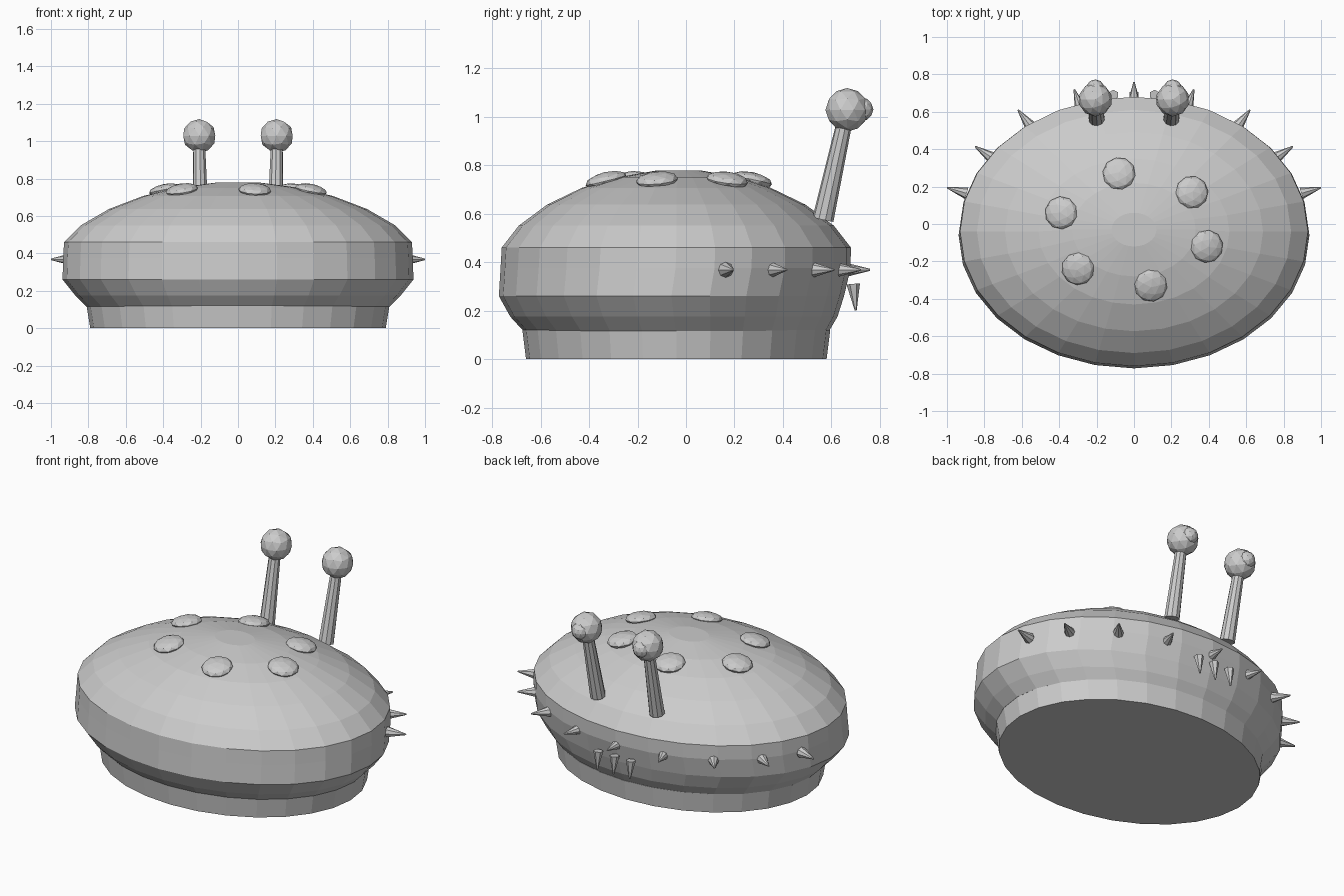
import bpy, bmesh, math
from mathutils import Vector, Matrix

default = bpy.data.objects.get("Cube")
if default:
    bpy.data.objects.remove(default, do_unlink=True)

grey = bpy.data.materials.new("plain_grey")
grey.use_nodes = True
COLOUR = (0.6, 0.6, 0.6, 1)
grey.diffuse_color = COLOUR
grey.node_tree.nodes["Principled BSDF"].inputs["Base Color"].default_value = COLOUR


def finish(name, bm):
    bmesh.ops.recalc_face_normals(bm, faces=bm.faces)
    mesh = bpy.data.meshes.new(name)
    bm.to_mesh(mesh)
    bm.free()
    mesh.materials.append(grey)
    obj = bpy.data.objects.new(name, mesh)
    bpy.context.collection.objects.link(obj)
    return obj


def loft(name, rings, segments=28):
    """Stack of ellipses, each given as (x radius, y radius, y centre, z)."""
    bm = bmesh.new()
    loops = []
    for rx, ry, cy, z in rings:
        angles = [math.tau * i / segments for i in range(segments)]
        loops.append([bm.verts.new((rx * math.cos(a), cy + ry * math.sin(a), z)) for a in angles])
    for low, high in zip(loops, loops[1:]):
        for i in range(segments):
            j = (i + 1) % segments
            bm.faces.new((low[i], low[j], high[j], high[i]))
    bm.faces.new(loops[0][::-1])
    bm.faces.new(loops[-1])
    return finish(name, bm)


def cone(name, start, end, r1, r2, sides=8):
    start, end = Vector(start), Vector(end)
    axis = end - start
    place = Matrix.Translation((start + end) / 2) @ axis.to_track_quat('Z', 'Y').to_matrix().to_4x4()
    bm = bmesh.new()
    bmesh.ops.create_cone(bm, cap_ends=True, segments=sides, radius1=r1, radius2=r2,
                          depth=axis.length, matrix=place)
    return finish(name, bm)


def ball(name, centre, radius, squash=1, normal=(0, 0, 1)):
    turn = Vector(normal).to_track_quat('Z', 'Y').to_matrix().to_4x4()
    bm = bmesh.new()
    bmesh.ops.create_icosphere(bm, subdivisions=2, radius=radius,
                               matrix=Matrix.Translation(centre) @ turn @ Matrix.Diagonal((1, 1, squash, 1)))
    return finish(name, bm)


# Foot and domed body
loft("foot", [(0.79, 0.62, -0.04, 0), (0.81, 0.635, -0.04, 0.12)])
loft("body", [(0.81, 0.63, -0.04, 0.115), (0.87, 0.675, -0.05, 0.175),
              (0.938, 0.712, -0.06, 0.26), (0.935, 0.722, -0.043, 0.375),
              (0.93, 0.72, -0.04, 0.46), (0.84, 0.65, -0.04, 0.55),
              (0.69, 0.533, -0.04, 0.637), (0.51, 0.39, -0.04, 0.706),
              (0.33, 0.25, -0.03, 0.75), (0.12, 0.09, -0.03, 0.778)])

# Low bumps scattered around the top
for x, y in [(-0.08, 0.27), (0.31, 0.17), (0.39, -0.12),
             (0.09, -0.33), (-0.3, -0.24), (-0.39, 0.06)]:
    ball("top_bump", (x, y, 0.738), 0.088, 0.38, (x * 0.5, y * 0.75, 1))

# Stalks with eyes and small pupils looking backwards
for side, label in ((1, "left"), (-1, "right")):
    cone(label + "_stalk", (side * 0.2, 0.565, 0.575), (side * 0.207, 0.65, 0.96), 0.044, 0.033, 10)
    ball(label + "_eye", (side * 0.207, 0.665, 1.028), 0.09)
    ball(label + "_pupil", (side * 0.207, 0.723, 1.03), 0.05)

# Ring of spikes around the rear half
for side, x, y in [(1, 0, 0.76), (1, 0.32, 0.72), (-1, 0.32, 0.72), (1, 0.62, 0.61), (-1, 0.62, 0.61),
                   (1, 0.85, 0.415), (-1, 0.85, 0.415), (1, 1.0, 0.195), (-1, 1.0, 0.195)]:
    tip = Vector((side * x, y, 0.368))
    out = Vector((side * x / 0.9, (y + 0.04) / 0.72, 0)).normalized()
    cone("spike", tip - out * 0.11, tip, 0.032, 0.004)

# Teeth hanging below the rear spike
for x in (-0.11, 0, 0.11):
    cone("tooth", (x, 0.69, 0.31), (x, 0.7, 0.2), 0.028, 0.004, 6)
